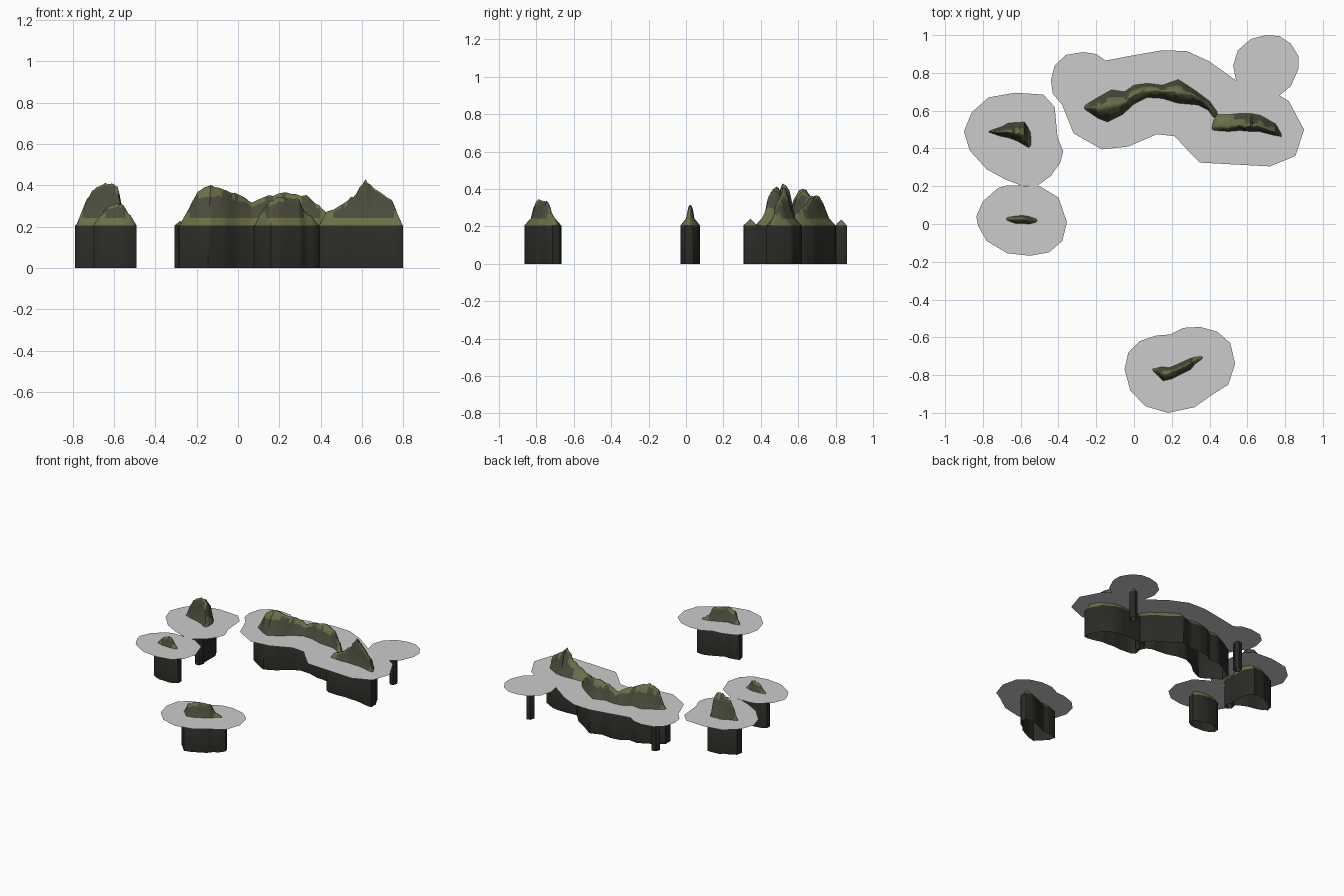
import bpy, random
from mathutils import Vector

if "Cube" in bpy.data.objects:
    bpy.data.objects.remove(bpy.data.objects["Cube"])

random.seed(4)
SHORE, SHEET = 0.205, 0.243   # top of the rock skirt, height of the flat shallows


def material(name, rgb):
    m = bpy.data.materials.new(name)
    m.diffuse_color = (*rgb, 1)
    m.use_nodes = True
    m.node_tree.nodes["Principled BSDF"].inputs["Base Color"].default_value = m.diffuse_color
    return m


GRASS = material("grass", (0.145, 0.155, 0.062))
CLIFF = material("cliff", (0.07, 0.07, 0.045))
ROCK = material("rock", (0.024, 0.023, 0.019))


def make(name, verts, faces, mats=()):
    me = bpy.data.meshes.new(name)
    me.from_pydata(verts, [], faces)
    for m in mats:
        me.materials.append(m)
    ob = bpy.data.objects.new(name, me)
    bpy.context.collection.objects.link(ob)
    return ob


def finish(ob):
    # dark skirt below the shore, brownish on steep slopes, green elsewhere
    me = ob.data
    for p in me.polygons:
        top = max(me.vertices[v].co.z for v in p.vertices)
        if top <= SHORE + 1e-4:
            p.material_index = 2
        elif p.center.z > 0.26 and abs(p.normal.z) < 0.42:
            p.material_index = 1
    bpy.context.view_layer.objects.active = ob
    ob.select_set(True)
    bpy.ops.object.shade_smooth_by_angle(angle=0.8)
    ob.select_set(False)


def ridge(name, stations, crest=0.5, off=0.035, steps=4):
    """Loft an island. Station: near shore x, y, far shore x, y, crest height."""
    st = []
    for a, b in zip(stations, stations[1:]):
        for i in range(steps):
            t = i / steps
            s = [p + (q - p) * t for p, q in zip(a, b)]
            s[4] += random.uniform(-0.007, 0.004)
            st.append(s)
    st.append(list(stations[-1]))

    def section(L, U, h, o):
        d = (U - L).normalized()
        w = U - L
        c = crest + random.uniform(-0.06, 0.06)
        k = random.uniform(0.62, 0.8)
        rows = [(L - d * o, 0), (L - d * o, SHORE)]
        for t, f in ((0, 0), (c * 0.45, k), (c * 0.78, 0.95), (c, 1),
                     (c + (1 - c) * 0.25, 0.95), (c + (1 - c) * 0.55, k), (1, 0)):
            rows.append((L + w * t, SHEET + (h - SHEET) * f if h > SHORE else SHORE))
        rows += [(U + d * o, SHORE), (U + d * o, 0)]
        return [(p.x, p.y, z) for p, z in rows]

    secs = []
    for x0, y0, x1, y1, h in st:
        secs.append(section(Vector((x0, y0)), Vector((x1, y1)), h, off))

    def end(s, n):  # flat tapered tip beyond the last station
        L, U = Vector(s[0:2]), Vector(s[2:4])
        m = (Vector(n[0:2]) + Vector(n[2:4])) / 2
        d = ((L + U) / 2 - m).normalized() * off
        return section(L + d, U + d, SHORE, off * 0.35)

    secs.insert(0, end(st[0], st[steps]))
    secs.append(end(st[-1], st[-1 - steps]))
    n = len(secs[0])
    verts = [v for s in secs for v in s]
    faces = [(i * n + j, (i + 1) * n + j, (i + 1) * n + j + 1, i * n + j + 1)
             for i in range(len(secs) - 1) for j in range(n - 1)]
    last = (len(secs) - 1) * n
    faces.append((0, 1, n - 2, n - 1))
    faces.append((last + n - 1, last + n - 2, last + 1, last))
    finish(make(name, verts, faces, (GRASS, CLIFF, ROCK)))


def post(name, x, y, rx, ry, h):
    """Small submerged rock, an open prism with a pointed top."""
    ring = [(-1, -.4), (-.3, -1), (.6, -.9), (1, .1), (.5, 1), (-.6, .8)]
    n = len(ring)
    verts = [(x + a * rx, y + b * ry, z) for z in (0, SHORE) for a, b in ring]
    verts.append((x, y, h))
    faces = [(i, (i + 1) % n, n + (i + 1) % n, n + i) for i in range(n)]
    faces += [(n + i, n + (i + 1) % n, 2 * n) for i in range(n)]
    finish(make(name, verts, faces, (GRASS, CLIFF, ROCK)))


def sheet(name, outline):
    ob = make(name, [(x, y, SHEET) for x, y in outline], [range(len(outline))])
    if ob.data.polygons[0].normal.z < 0:
        ob.data.flip_normals()


# long island: main ridge and eastern peak joined by a low saddle
ridge("long_island_west", [
    (-.25, .60, -.25, .635, .27), (-.19, .56, -.20, .665, .375),
    (-.14, .54, -.12, .71, .40), (-.06, .58, -.05, .70, .38),
    (0, .635, 0, .735, .355), (.07, .67, .07, .745, .32),
    (.15, .665, .15, .735, .35), (.23, .64, .235, .765, .368),
    (.34, .63, .32, .71, .35), (.39, .605, .40, .65, .30),
    (.42, .565, .44, .595, .26)])
ridge("long_island_east", [
    (.425, .495, .44, .58, .27), (.50, .49, .50, .58, .31),
    (.56, .495, .56, .585, .35), (.615, .49, .62, .585, .425),
    (.66, .49, .67, .575, .38), (.74, .47, .75, .53, .335),
    (.77, .465, .77, .495, .265)], crest=0.25)

# tall western island, small flat island, southern island
ridge("tall_island", [
    (-.75, .48, -.745, .50, .30), (-.71, .465, -.70, .515, .375),
    (-.66, .455, -.665, .535, .405), (-.62, .44, -.62, .537, .413),
    (-.585, .42, -.58, .54, .395), (-.56, .405, -.56, .51, .30)], crest=0.4)
ridge("small_island", [
    (-.67, .018, -.67, .035, .25), (-.63, .004, -.63, .042, .298),
    (-.59, .003, -.59, .045, .314), (-.555, 0, -.555, .04, .308),
    (-.52, .008, -.52, .028, .255)], off=0.03)
ridge("south_island", [
    (.115, -.79, .11, -.765, .27), (.155, -.83, .145, -.757, .325),
    (.20, -.82, .19, -.76, .34), (.25, -.795, .24, -.738, .343),
    (.30, -.77, .29, -.715, .33), (.325, -.74, .32, -.705, .275),
    (.36, -.715, .355, -.70, .25)])

# rocks hidden just under the shallows
post("east_rock", .70, .83, .025, .03, .238)
post("west_rock", -.28, .755, .028, .03, .228)
post("tail_rock", -.555, .345, .03, .038, .24)

# flat grey shallows around the islands
sheet("tall_island_shallows", [
    (-.90, .49), (-.86, .59), (-.77, .67), (-.63, .695), (-.48, .685),
    (-.42, .62), (-.405, .46), (-.375, .385), (-.39, .325), (-.44, .255),
    (-.515, .20), (-.60, .205), (-.68, .235), (-.78, .29), (-.87, .39)])
sheet("small_island_shallows", [
    (-.835, .04), (-.80, .12), (-.72, .19), (-.67, .205), (-.50, .20),
    (-.40, .14), (-.355, .01), (-.38, -.09), (-.45, -.15), (-.55, -.168),
    (-.67, -.155), (-.78, -.09), (-.825, -.01)])
sheet("south_island_shallows", [
    (-.05, -.77), (-.03, -.68), (.03, -.62), (.12, -.59), (.19, -.585),
    (.26, -.55), (.35, -.545), (.44, -.57), (.51, -.63), (.535, -.74),
    (.50, -.85), (.42, -.90), (.32, -.97), (.18, -1), (.06, -.965), (-.02, -.88)])
sheet("long_island_shallows", [
    (-.44, .76), (-.42, .84), (-.36, .895), (-.27, .91), (-.20, .90),
    (-.15, .865), (-.02, .89), (.15, .92), (.28, .915), (.40, .86),
    (.54, .76), (.525, .84), (.55, .92), (.62, .98), (.70, 1.0),
    (.77, .995), (.83, .955), (.87, .89), (.87, .82), (.83, .73),
    (.77, .68), (.82, .65), (.90, .50), (.855, .36), (.72, .305),
    (.35, .325), (.28, .395), (.215, .465), (.12, .475), (-.03, .41),
    (-.17, .395), (-.32, .48), (-.38, .63), (-.43, .69)])
